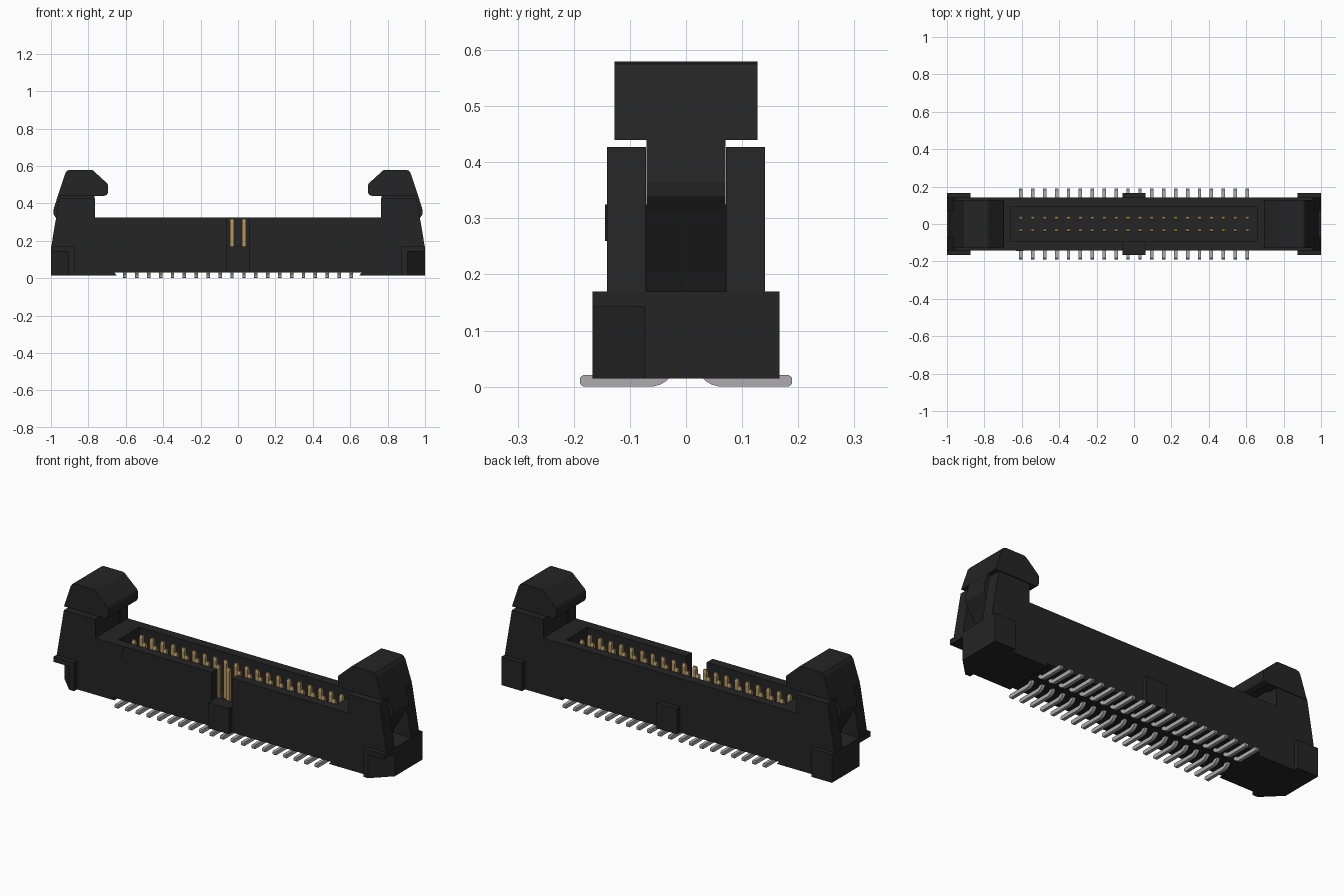
import bpy, bmesh, math

if "Cube" in bpy.data.objects:
    bpy.data.objects.remove(bpy.data.objects["Cube"])


def material(name, rgb):
    m = bpy.data.materials.new(name)
    m.diffuse_color = (*rgb, 1)
    m.use_nodes = True
    m.node_tree.nodes["Principled BSDF"].inputs["Base Color"].default_value = m.diffuse_color
    return m


BLACK = material("black plastic", (0.018, 0.018, 0.018))
GOLD = material("gold contact", (0.46, 0.31, 0.12))
GREY = material("tinned lead", (0.42, 0.41, 0.42))


def finish(name, bm, mat):
    bmesh.ops.recalc_face_normals(bm, faces=bm.faces)
    me = bpy.data.meshes.new(name)
    bm.to_mesh(me)
    bm.free()
    me.materials.append(mat)
    ob = bpy.data.objects.new(name, me)
    bpy.context.collection.objects.link(ob)
    return ob


def add_prism(bm, pts, axis, a, b):
    """Extrude a 2D outline along an axis from a to b."""
    def place(p, t):
        return {'x': (t, p[0], p[1]), 'y': (p[0], t, p[1]), 'z': (p[0], p[1], t)}[axis]
    lo = [bm.verts.new(place(p, a)) for p in pts]
    hi = [bm.verts.new(place(p, b)) for p in pts]
    bm.faces.new(lo)
    bm.faces.new(hi)
    n = len(pts)
    for i in range(n):
        j = (i + 1) % n
        bm.faces.new((lo[i], lo[j], hi[j], hi[i]))


def prism(name, pts, axis, a, b, mat=BLACK):
    bm = bmesh.new()
    add_prism(bm, pts, axis, a, b)
    return finish(name, bm, mat)


def box(name, x0, x1, y0, y1, z0, z1, mat=BLACK):
    return prism(name, [(x0, y0), (x1, y0), (x1, y1), (x0, y1)], 'z', z0, z1, mat)


# Shroud: floor, rear wall and a front wall with the key slot
W, IN, TOP = 0.141, 0.09, 0.325
box("shroud_floor", -0.66, 0.66, -IN, IN, 0.03, 0.11)
box("rear_wall", -0.66, 0.66, IN, W, 0.03, TOP)
k = 0.062
prism("front_wall", [(-0.66, 0.03), (0.66, 0.03), (0.66, TOP), (k, TOP), (k, 0.17),
                     (-k, 0.17), (-k, TOP), (-0.66, TOP)], 'y', -W, -IN)

# Key bumps on the middle of both long sides
box("front_key_bump", -k, k, -0.167, -W, 0.03, 0.17)
box("rear_key_bump", -k, k, W, 0.167, 0.03, 0.17)

# First-contact mark
prism("contact_mark", [(-0.63, TOP), (-0.61, 0.26), (-0.59, TOP)], 'y', -W - 0.003, -W)

# Latch profile: outer edge, sloped thumb recess and inner edge
neck = [(0.77, 0.10), (0.885, 0.17), (0.90, 0.20), (0.965, 0.31), (0.985, 0.34),
        (0.987, 0.365), (0.962, 0.445), (0.768, 0.445)]
head = [(0.768, 0.44), (0.964, 0.44), (0.924, 0.56), (0.914, 0.575), (0.90, 0.58),
        (0.785, 0.58), (0.775, 0.576), (0.70, 0.508), (0.694, 0.495), (0.694, 0.462),
        (0.70, 0.447), (0.716, 0.44)]
cheek = [(0.765, 0.17), (0.998, 0.17), (0.985, 0.25), (0.955, 0.427), (0.765, 0.427)]

for s, side in ((1, "right"), (-1, "left")):
    def m(pts):
        return [(s * p[0], p[1]) for p in pts]
    # End block and foot under the latch tower
    prism(side + "_end_block", m([(0.65, 0.015), (0.875, 0.015), (0.875, 0.17),
                                  (0.768, 0.17), (0.768, TOP), (0.66, TOP), (0.66, 0.03)]),
          'y', -W, W)
    # Wide flange, with its lower front corner cut away
    prism(side + "_flange", m([(0.875, -0.167), (0.905, -0.167), (1, -0.073),
                               (1, 0.167), (0.875, 0.167)]), 'z', 0.015, 0.142)
    prism(side + "_flange_top", m([(0.875, -0.167), (1, -0.167), (1, 0.167),
                                   (0.875, 0.167)]), 'z', 0.142, 0.17)
    # Tower cheeks on both sides of the latch
    for y0, y1, end in ((-W, -0.071, "front"), (0.071, W, "rear")):
        prism(f"{side}_{end}_tower_cheek", m(cheek), 'y', y0, y1)
    # Latch lever with wide hooked head
    prism(side + "_latch_lever", m(neck), 'y', -0.07, 0.07)
    prism(side + "_latch_head", m(head), 'y', -0.127, 0.127)

# Contact posts and surface-mount leads, two rows of twenty
N, PITCH = 20, 1.21 / 19
posts, leads = bmesh.new(), bmesh.new()
post = [(-0.009, 0.10), (0.009, 0.10), (0.009, 0.302), (0.005, 0.317),
        (-0.005, 0.317), (-0.009, 0.302)]
lead = [(0.183, 0.021), (0.189, 0.016), (0.189, 0.005), (0.184, 0.001), (0.183, 0),
        (0.06, 0), (0.045, 0.004), (0.034, 0.011), (0.024, 0.022), (0.022, 0.035),
        (0.042, 0.035), (0.046, 0.026), (0.056, 0.021)]
for i in range(N):
    x = -0.605 + i * PITCH
    for s in (1, -1):
        add_prism(posts, [(s * 0.033 + p[0], p[1]) for p in post], 'x', x - 0.01, x + 0.01)
        add_prism(leads, [(s * p[0], p[1]) for p in lead], 'x', x - 0.009, x + 0.009)
finish("contact_posts", posts, GOLD)
finish("solder_leads", leads, GREY)
